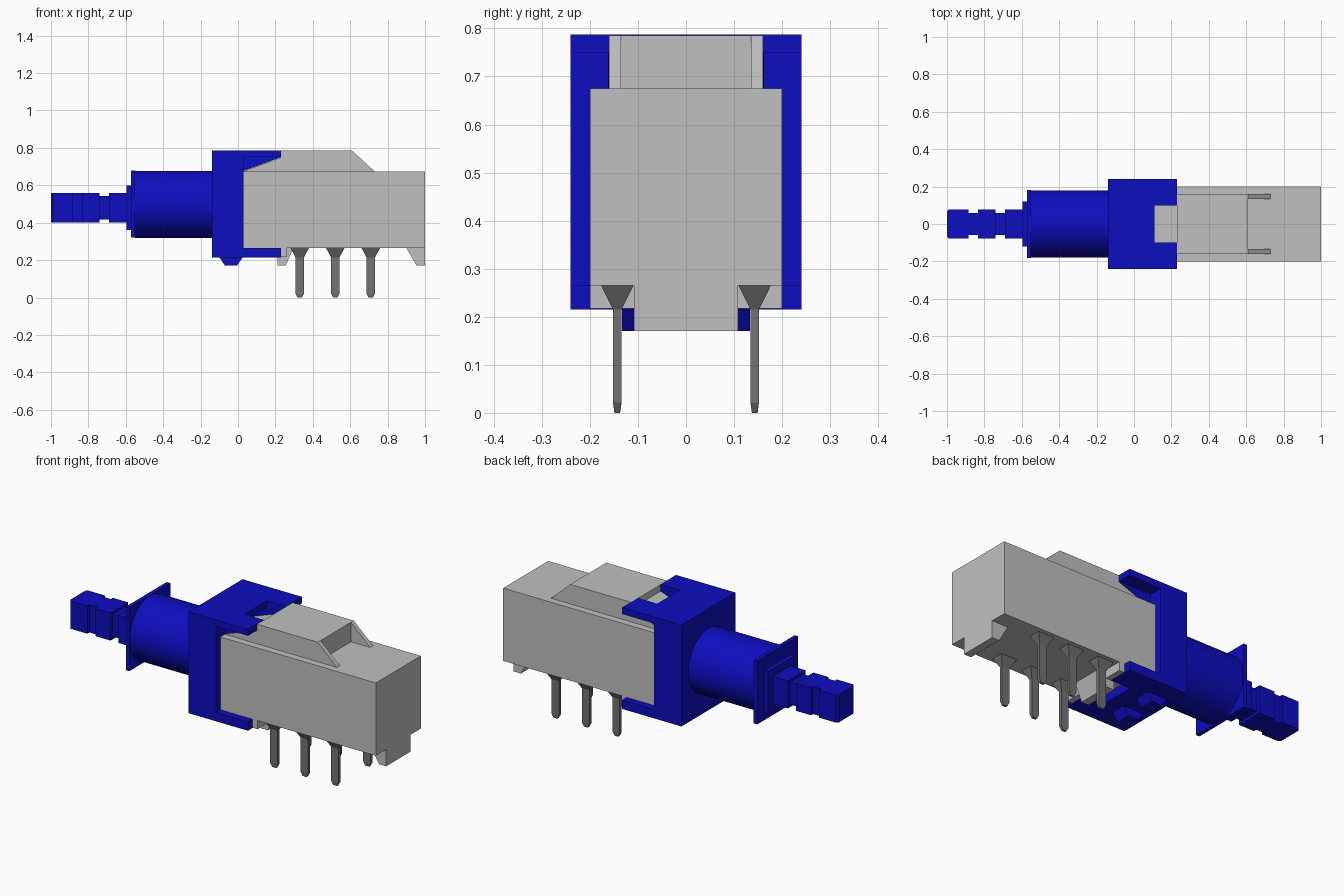
import bpy, bmesh
from math import radians, pi
from mathutils import Matrix, Vector

cube = bpy.data.objects.get("Cube")
if cube:
    bpy.data.objects.remove(cube, do_unlink=True)


def material(name, rgb, rough=0.5):
    m = bpy.data.materials.new(name)
    m.use_nodes = True
    m.diffuse_color = (*rgb, 1)
    bsdf = m.node_tree.nodes["Principled BSDF"]
    bsdf.inputs["Base Color"].default_value = (*rgb, 1)
    bsdf.inputs["Roughness"].default_value = rough
    return m


BLUE = material("blue plastic", (0.004, 0.004, 0.53))
GREY = material("light grey plastic", (0.53, 0.53, 0.53))
METAL = material("pin metal", (0.17, 0.17, 0.17))


def finish(name, bm, mat):
    bmesh.ops.recalc_face_normals(bm, faces=bm.faces)
    me = bpy.data.meshes.new(name)
    bm.to_mesh(me)
    bm.free()
    me.materials.append(mat)
    ob = bpy.data.objects.new(name, me)
    bpy.context.collection.objects.link(ob)
    return ob


def prism(name, profile, y0, y1, mat):
    """Extrude an x-z profile from y0 to y1."""
    bm = bmesh.new()
    face = bm.faces.new([bm.verts.new((x, y0, z)) for x, z in profile])
    new = bmesh.ops.extrude_face_region(bm, geom=[face])["geom"]
    verts = [v for v in new if isinstance(v, bmesh.types.BMVert)]
    bmesh.ops.translate(bm, verts=verts, vec=(0, y1 - y0, 0))
    return finish(name, bm, mat)


def box(name, x0, x1, y0, y1, z0, z1, mat):
    return prism(name, [(x0, z0), (x1, z0), (x1, z1), (x0, z1)], y0, y1, mat)


def loft(name, rings, mat):
    """Join rectangular rings of four corner points and cap both ends."""
    bm = bmesh.new()
    loops = [[bm.verts.new(p) for p in ring] for ring in rings]
    for a, b in zip(loops, loops[1:]):
        for i in range(4):
            j = (i + 1) % 4
            bm.faces.new((a[i], a[j], b[j], b[i]))
    bm.faces.new(loops[0])
    bm.faces.new(loops[-1])
    return finish(name, bm, mat)


CORNERS = ((-1, -1), (1, -1), (1, 1), (-1, 1))

# Grey body with its stepped feet
box("body", 0.03, 1, -0.2, 0.2, 0.265, 0.675, GREY)
prism("rear_foot", [(0.9, 0.265), (0.955, 0.17), (1, 0.17), (1, 0.265)], -0.108, 0.108, GREY)
prism("middle_foot", [(0.21, 0.265), (0.21, 0.17), (0.255, 0.17), (0.295, 0.265)], -0.098, 0.098, GREY)
box("clip_stop", 0.23, 0.262, -0.2, 0.2, 0.217, 0.265, GREY)

# Raised ridge with a pair of sloping ribs
prism("ridge", [(0.03, 0.675), (0.61, 0.675), (0.61, 0.785), (0.23, 0.785), (0.23, 0.748)],
      -0.16, 0.16, GREY)
for side, y in (("right", -0.16), ("left", 0.135)):
    prism(side + "_ridge_rib", [(0.61, 0.675), (0.73, 0.675), (0.61, 0.785)], y, y + 0.025, GREY)

# Blue bracket gripping the body, slotted through both tabs
bracket = prism("bracket", [(-0.14, 0.215), (0.23, 0.215), (0.23, 0.265), (0.03, 0.265),
                            (0.03, 0.75), (0.23, 0.75), (0.23, 0.787), (-0.14, 0.787)],
                -0.24, 0.24, BLUE)
cutter = box("slot_cutter", 0.11, 0.3, -0.1, 0.1, 0.1, 0.9, BLUE)
cutter.hide_render = True
cut = bracket.modifiers.new("slot", 'BOOLEAN')
cut.operation = 'DIFFERENCE'
cut.solver = 'EXACT'
cut.object = cutter
bpy.context.view_layer.update()
cut_mesh = bpy.data.meshes.new_from_object(bracket.evaluated_get(bpy.context.evaluated_depsgraph_get()))
bracket.modifiers.clear()
bracket.data = cut_mesh
bpy.data.objects.remove(cutter, do_unlink=True)

# Wedges under the upper tab and small feet under the bracket
for side, s in (("right", -1), ("left", 1)):
    prism(side + "_tab_wedge", [(0.03, 0.677), (0.23, 0.75), (0.03, 0.75)], s * 0.1, s * 0.162, BLUE)
    prism(side + "_bracket_foot", [(-0.1, 0.216), (-0.07, 0.17), (-0.005, 0.17), (0.025, 0.216)],
          s * 0.05, s * 0.133, BLUE)

# Round plunger sleeve
bm = bmesh.new()
turn = Matrix.Translation((-0.345, 0, 0.498)) @ Matrix.Rotation(pi / 2, 4, 'Y')
bmesh.ops.create_cone(bm, cap_ends=True, segments=64, radius1=0.179, radius2=0.179, depth=0.41, matrix=turn)
sleeve = finish("plunger_sleeve", bm, BLUE)
bpy.context.view_layer.objects.active = sleeve
sleeve.select_set(True)
bpy.ops.object.shade_smooth_by_angle(angle=radians(30))
sleeve.select_set(False)

# Square flange and collar
box("flange", -0.572, -0.55, -0.182, 0.182, 0.32, 0.678, BLUE)
box("collar", -0.597, -0.572, -0.12, 0.12, 0.362, 0.6, BLUE)

# Notched plunger shaft: x, half width, half height
stations = [(-1, 0.066, 0.078), (-0.99, 0.078, 0.078), (-0.885, 0.078, 0.078), (-0.885, 0.06, 0.078),
            (-0.835, 0.06, 0.078), (-0.835, 0.078, 0.078), (-0.74, 0.078, 0.078), (-0.74, 0.06, 0.062),
            (-0.69, 0.06, 0.062), (-0.69, 0.078, 0.078), (-0.59, 0.078, 0.078)]
loft("plunger_shaft", [[(x, a * w, 0.48 + b * h) for a, b in CORNERS] for x, w, h in stations], BLUE)

# Six pins with flared roots and tapered tips: z, half x, half y
pin_rings = [(0, 0.012, 0.006), (0.022, 0.023, 0.009), (0.215, 0.023, 0.009), (0.266, 0.05, 0.034)]
for row, y in (("right", -0.143), ("left", 0.143)):
    for i in range(3):
        x = 0.33 + 0.19 * i
        loft(f"{row}_pin_{i + 1}", [[(x + a * w, y + b * d, z) for a, b in CORNERS]
                                    for z, w, d in pin_rings], METAL)
